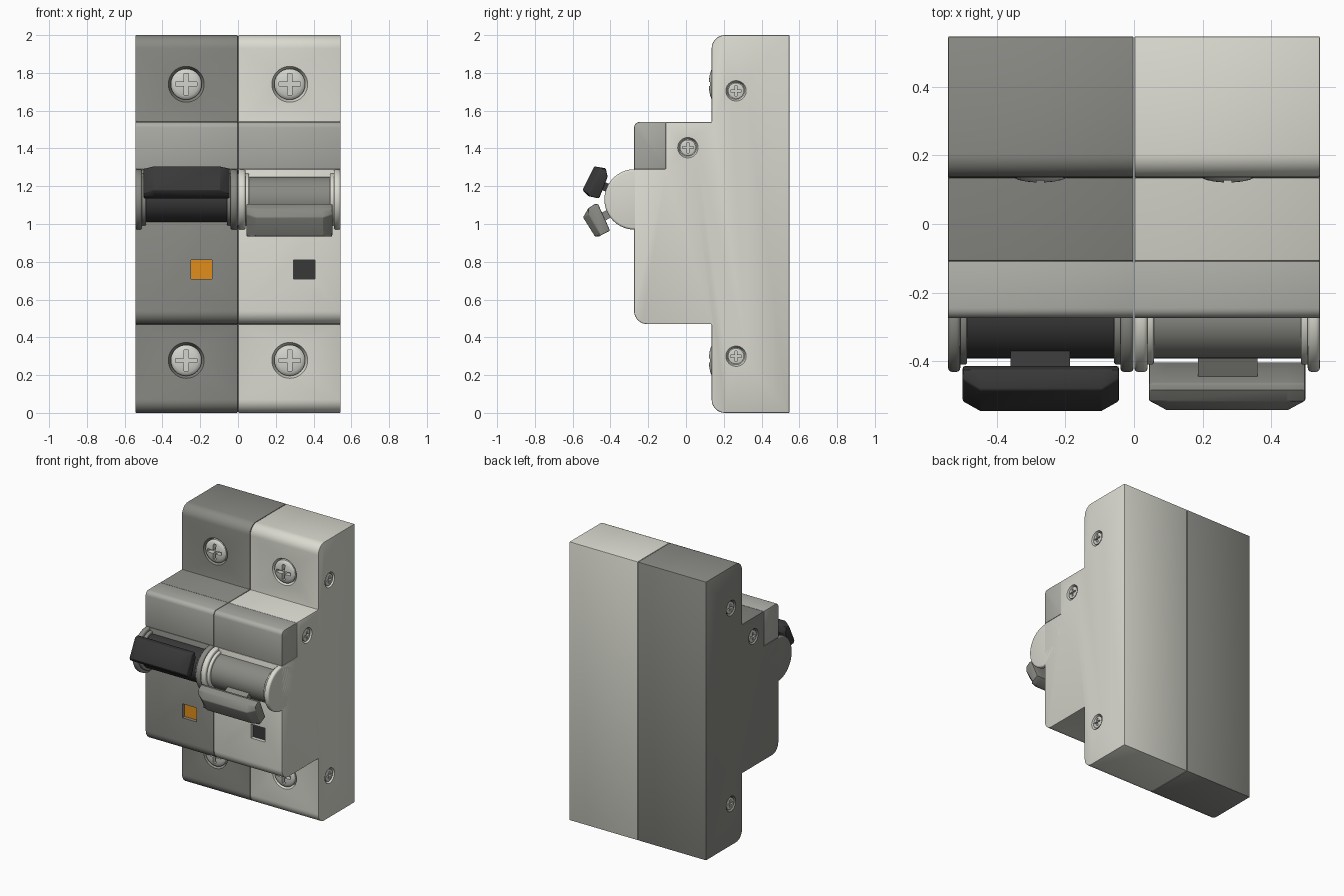
import bpy, bmesh
from math import cos, sin, pi, radians
from mathutils import Vector, Matrix

if "Cube" in bpy.data.objects:
    bpy.data.objects.remove(bpy.data.objects["Cube"])

W = 0.543            # half width = width of one module
AX = (-0.272, 1.13)  # drum axis (y, z)


def material(name, r, g, b):
    m = bpy.data.materials.new(name)
    m.diffuse_color = (r, g, b, 1)
    m.use_nodes = True
    m.node_tree.nodes["Principled BSDF"].inputs["Base Color"].default_value = m.diffuse_color
    return m


LIGHT = material("light_plastic", 0.70, 0.70, 0.63)
MID = material("mid_grey", 0.25, 0.25, 0.23)
CAPGREY = material("cap_grey", 0.42, 0.42, 0.39)
BLACK = material("dark_plastic", 0.04, 0.04, 0.04)
ORANGE = material("orange", 0.75, 0.27, 0.01)
METAL = material("screw_metal", 0.65, 0.65, 0.61)


def add_rings(bm, rings):
    """Closed loft through rings of equal point count."""
    vs = [[bm.verts.new(p) for p in r] for r in rings]
    n = len(vs[0])
    for a, b in zip(vs, vs[1:]):
        for i in range(n):
            bm.faces.new((a[i], a[(i + 1) % n], b[(i + 1) % n], b[i]))
    bm.faces.new(vs[0][::-1])
    bm.faces.new(vs[-1])


def build(name, solids, mat=None):
    bm = bmesh.new()
    for rings in solids:
        add_rings(bm, rings)
    bmesh.ops.recalc_face_normals(bm, faces=bm.faces)
    me = bpy.data.meshes.new(name)
    bm.to_mesh(me)
    bm.free()
    ob = bpy.data.objects.new(name, me)
    bpy.context.collection.objects.link(ob)
    if mat:
        me.materials.append(mat)
    return ob


def activate(ob):
    bpy.ops.object.select_all(action='DESELECT')
    ob.select_set(True)
    bpy.context.view_layer.objects.active = ob


def bevel(ob, width, seg=2):
    m = ob.modifiers.new("bevel", 'BEVEL')
    m.width, m.segments, m.limit_method = width, seg, 'ANGLE'
    m.angle_limit = radians(35)
    activate(ob)
    bpy.ops.object.modifier_apply(modifier=m.name)


def cut(ob, cutter):
    m = ob.modifiers.new("cut", 'BOOLEAN')
    m.operation, m.solver, m.object = 'DIFFERENCE', 'EXACT', cutter
    cutter.hide_render = True
    activate(ob)
    bpy.ops.object.modifier_apply(modifier=m.name)
    bpy.data.objects.remove(cutter)


def smooth(ob):
    activate(ob)
    bpy.ops.object.shade_smooth_by_angle(angle=radians(32))


def prism(profile, x0, x1):
    return [[(x, y, z) for y, z in profile] for x in (x0, x1)]


def rect(y0, y1, z0, z1):
    return [(y0, z0), (y1, z0), (y1, z1), (y0, z1)]


def disc(c, r, n=64):
    return [(c[0] + r * cos(2 * pi * i / n), c[1] + r * sin(2 * pi * i / n)) for i in range(n)]


def corner(y, z, sz, r=0.07, n=8):
    """Rounded front corner; sz=1 top (goes top to front), -1 bottom."""
    pts = [(y + r - r * sin(pi / 2 * i / n), z - sz * (r - r * cos(pi / 2 * i / n))) for i in range(n + 1)]
    return pts if sz > 0 else pts[::-1]


def frame(pos, out):
    return Matrix.Translation(pos) @ Vector(out).to_track_quat('Z', 'Y').to_matrix().to_4x4()


def lathe(M, prof, n=40):
    return [[M @ Vector((r * cos(2 * pi * i / n), r * sin(2 * pi * i / n), h)) for i in range(n)]
            for r, h in prof]


def screw(name, pos, out, R, rise):
    """Domed screw head with a cross slot."""
    M = frame(pos, out)
    prof = [(R, -0.04), (R, -0.006)]
    prof += [(R * cos(a), -0.006 + (rise + 0.006) * sin(a)) for a in (0.35, 0.7, 1.05, 1.35, 1.52)]
    head = build(name, [lathe(M, prof)], METAL)
    a, b = 0.13 * R, 0.68 * R
    plus = [(b, -a), (b, a), (a, a), (a, b), (-a, b), (-a, a),
            (-b, a), (-b, -a), (-a, -a), (-a, -b), (a, -b), (a, -a)]
    cut(head, build("slot_cutter", [[[M @ Vector((x, y, h)) for x, y in plus] for h in (-0.02, 0.05)]]))
    smooth(head)


BODY = ([(0.548, 0), (0.548, 2)] + corner(0.136, 2, 1) +
        [(0.136, 1.54), (-0.108, 1.54), (-0.108, 1.29), (-0.275, 1.29)] +
        corner(-0.275, 0.47, -1) + [(0.136, 0.47)] + corner(0.136, 0, -1))

# Lever outlines (y, z) and the outer edge points pulled in at the ends
LEVER_UP = [(-0.415, 1.25), (-0.425, 1.295), (-0.485, 1.305), (-0.548, 1.18), (-0.515, 1.147), (-0.46, 1.135)]
LEVER_DOWN = [(-0.465, 1.105), (-0.485, 1.105), (-0.518, 1.082), (-0.545, 1.035),
              (-0.485, 0.935), (-0.465, 0.932), (-0.402, 0.965)]
STEM_UP = [(-0.34, 1.145), (-0.34, 1.185), (-0.45, 1.23), (-0.465, 1.185)]
STEM_DOWN = [(-0.34, 1.115), (-0.34, 1.07), (-0.44, 1.01), (-0.465, 1.05)]


def module(side, s, body_mat, drum_mat, lever_mat, win_mat, win_x, lever, edge, dz, stem):
    # Main body with screw holes and a window
    body = build(side + "_body", [prism(BODY, s * 0.001, s * W)], body_mat)
    bevel(body, 0.005)
    front = [((s * 0.274, 0.136, z), (0, -1, 0)) for z in (1.74, 0.278)]
    flank = [((s * W, y, z), (s, 0, 0)) for y, z in ((0.265, 1.705), (0.01, 1.404), (0.265, 0.30))]
    holes = [lathe(frame(p, o), [(0.082, -0.03), (0.095, 0), (0.099, 0.004)]) for p, o in front]
    holes += [lathe(frame(p, o), [(0.045, -0.025), (0.054, 0), (0.056, 0.004)]) for p, o in flank]
    holes.append(prism(rect(-0.35, -0.245, 0.71, 0.81), win_x - 0.056, win_x + 0.056))
    cut(body, build("hole_cutter", holes))
    smooth(body)
    build(side + "_window", [prism(rect(-0.25, -0.235, 0.705, 0.815), win_x - 0.06, win_x + 0.06)], win_mat)
    for i, (p, o) in enumerate(front):
        screw(f"{side}_terminal_screw_{i}", p, o, 0.082, 0.015)
    for i, (p, o) in enumerate(flank):
        screw(f"{side}_case_screw_{i}", p, o, 0.042, -0.002)

    # Grey block above the lever
    cap = build(side + "_cap", [prism(corner(-0.275, 1.54, 1, 0.03, 5) +
                [(-0.275, 1.29), (-0.108, 1.29), (-0.108, 1.54)], s * 0.001, s * W)], CAPGREY)
    bevel(cap, 0.004)
    smooth(cap)

    # Round cheeks with stepped inner rings, and the drum between them
    for i, (a, b, c, d) in enumerate(((0.001, 0.04, 0.03, 0.058), (0.507, W, 0.487, 0.515))):
        for nm, r, x0, x1, w in (("cheek", 0.16, a, b, 0.012), ("cheek_ring", 0.138, c, d, 0.006)):
            ob = build(f"{side}_{nm}_{i}", [prism(disc(AX, r), s * x0, s * x1)], body_mat)
            bevel(ob, w, 3)
            smooth(ob)
    smooth(build(side + "_drum", [prism(disc(AX, 0.12), s * 0.05, s * 0.495)], drum_mat))

    # Lever with tapered ends and its stem
    ends = [(y + 0.03, z + dz) if i in edge else (y, z) for i, (y, z) in enumerate(lever)]
    rings = [[(s * t, y, z) for y, z in prof]
             for t, prof in ((0.044, ends), (0.095, lever), (0.449, lever), (0.5, ends))]
    lev = build(side + "_lever", [rings], lever_mat)
    bevel(lev, 0.006)
    smooth(lev)
    build(side + "_lever_stem", [prism(stem, s * 0.187, s * 0.36)], lever_mat)


module("left", -1, MID, BLACK, BLACK, ORANGE, -0.194, LEVER_UP, (2, 3), -0.015, STEM_UP)
module("right", 1, LIGHT, MID, MID, BLACK, 0.351, LEVER_DOWN, (3, 4), 0.015, STEM_DOWN)
